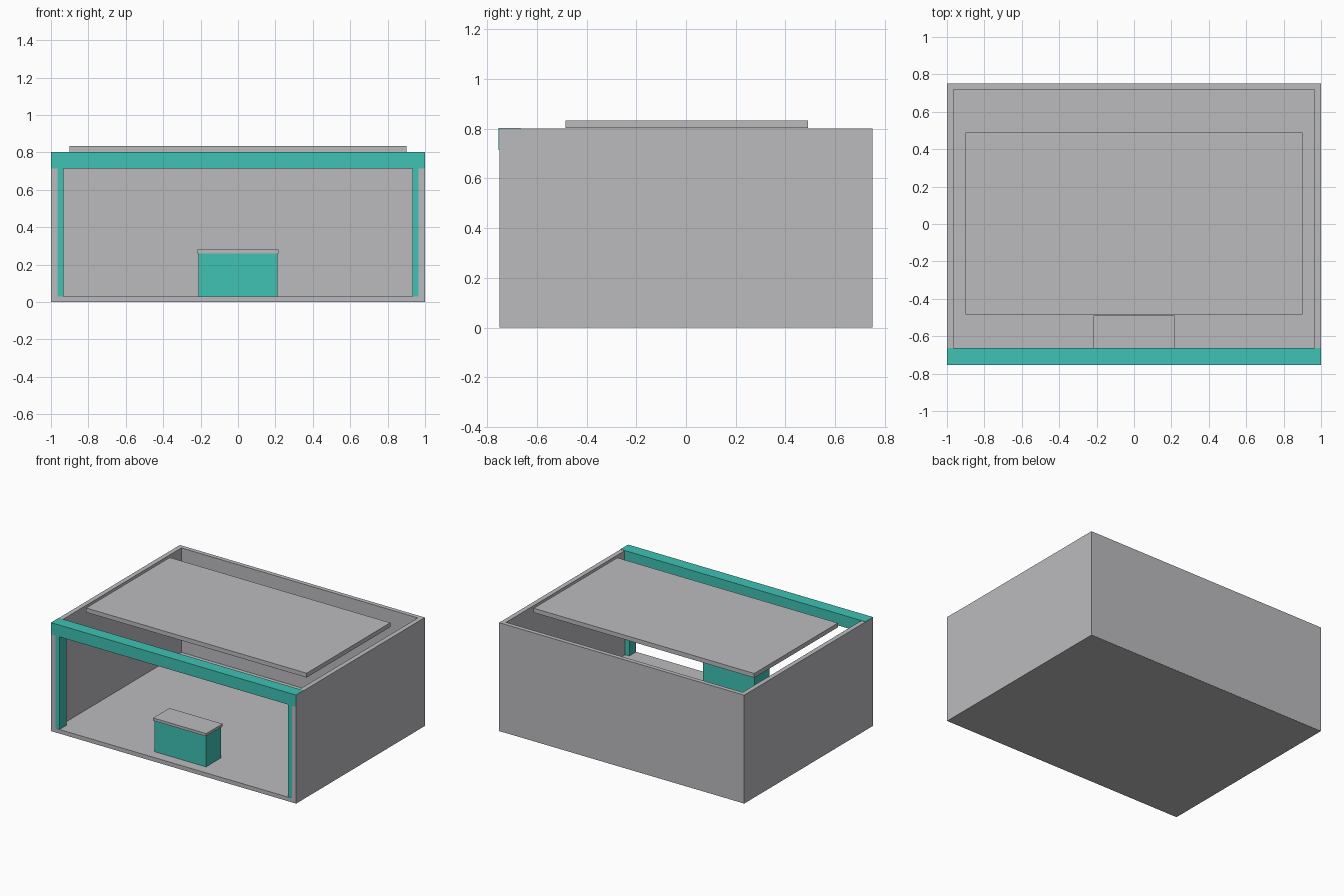
import bpy

if "Cube" in bpy.data.objects:
    bpy.data.objects.remove(bpy.data.objects["Cube"])


def material(name, rgb):
    m = bpy.data.materials.new(name)
    m.diffuse_color = (*rgb, 1.0)
    m.use_nodes = True
    m.node_tree.nodes["Principled BSDF"].inputs["Base Color"].default_value = m.diffuse_color
    return m


GREY = material("light_grey", (0.50, 0.50, 0.52))
TEAL = material("teal", (0.05, 0.54, 0.456))


def box(name, x, y, z, mat):
    """Axis-aligned box from (min, max) ranges."""
    bpy.ops.mesh.primitive_cube_add(size=1)
    ob = bpy.context.object
    ob.name = name
    ob.location = [(a + b) / 2 for a, b in (x, y, z)]
    ob.scale = [b - a for a, b in (x, y, z)]
    bpy.ops.object.transform_apply(location=True, rotation=False, scale=True)
    ob.data.materials.append(mat)
    return ob


# Booth shell: floor, back wall and two side walls
box("floor", (-0.999, 0.999), (-0.75, 0.749), (0, 0.03), GREY)
box("back_wall", (-0.999, 0.999), (0.718, 0.75), (0.001, 0.80), GREY)

for side, s in (("left", -1), ("right", 1)):
    def span(a, b):
        return tuple(sorted((s * a, s * b)))
    box(side + "_wall", span(0.965, 1.0), (-0.75, 0.75), (0, 0.80), GREY)
    # Front corner post, partly set into the wall
    box(side + "_post", span(0.932, 0.998), (-0.748, -0.67), (0.02, 0.76), TEAL)

# Front header beam across the opening
box("header_beam", (-0.9995, 0.9995), (-0.753, -0.663), (0.715, 0.802), TEAL)

# Reception counter with overhanging top
box("counter_body", (-0.21, 0.21), (-0.672, -0.50), (0.02, 0.26), TEAL)
box("counter_top", (-0.217, 0.217), (-0.68, -0.49), (0.26, 0.28), GREY)

# Flat canopy panel above the booth
box("canopy_panel", (-0.9, 0.9), (-0.485, 0.49), (0.802, 0.834), GREY)
